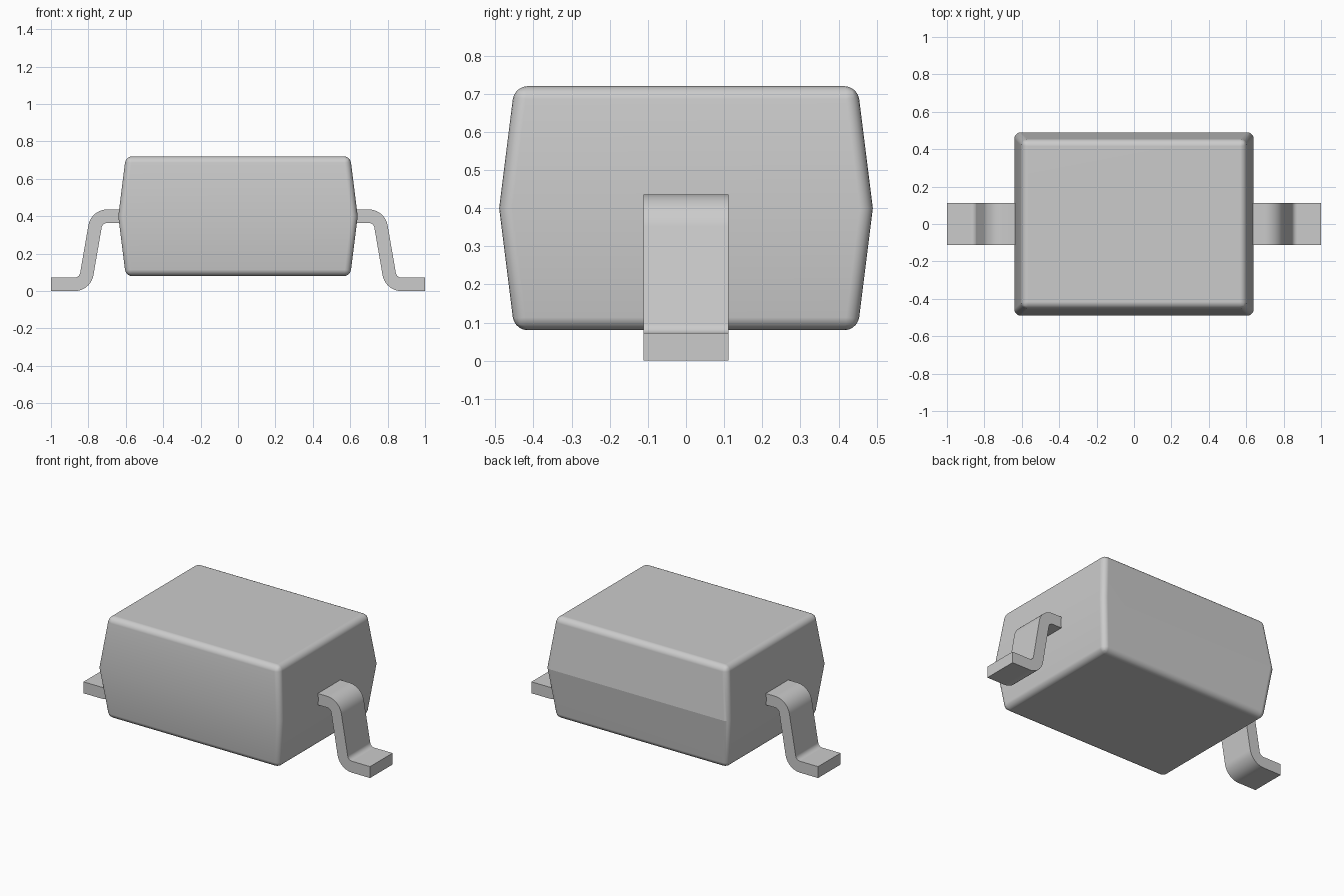
import bpy, bmesh, math
from mathutils import Vector

cube = bpy.data.objects.get("Cube")
if cube:
    bpy.data.objects.remove(cube, do_unlink=True)

grey = bpy.data.materials.new("light_grey")
grey.use_nodes = True
colour = (0.6, 0.6, 0.6, 1)
grey.diffuse_color = colour
grey.node_tree.nodes["Principled BSDF"].inputs["Base Color"].default_value = colour


def add_object(name, bm):
    bmesh.ops.recalc_face_normals(bm, faces=bm.faces)
    mesh = bpy.data.meshes.new(name)
    bm.to_mesh(mesh)
    bm.free()
    mesh.materials.append(grey)
    obj = bpy.data.objects.new(name, mesh)
    bpy.context.collection.objects.link(obj)
    bpy.ops.object.select_all(action="DESELECT")
    bpy.context.view_layer.objects.active = obj
    obj.select_set(True)
    bpy.ops.object.shade_smooth_by_angle(angle=math.radians(35))
    normals = obj.modifiers.new("weighted_normals", "WEIGHTED_NORMAL")
    normals.keep_sharp = True
    return obj


def loft(bm, rings):
    for a, b in zip(rings, rings[1:]):
        for i in range(4):
            j = (i + 1) % 4
            bm.faces.new((a[i], a[j], b[j], b[i]))
    bm.faces.new(rings[0])
    bm.faces.new(rings[-1])


# Body: two drafted halves meeting at a parting line, rounded elsewhere
PARTING = 0.4
bm = bmesh.new()
rings = []
for hx, hy, z in ((0.6, 0.45, 0.08), (0.64, 0.49, PARTING), (0.6, 0.45, 0.72)):
    rings.append([bm.verts.new((sx * hx, sy * hy, z))
                  for sx, sy in ((-1, -1), (1, -1), (1, 1), (-1, 1))])
loft(bm, rings)
rounded = [e for e in bm.edges
           if any(abs(v.co.z - PARTING) > 0.01 for v in e.verts)]
bmesh.ops.bevel(bm, geom=rounded, offset=0.034, offset_type="OFFSET",
                segments=5, profile=0.5, affect="EDGES", clamp_overlap=True)
body = add_object("body", bm)

# Crisp parting line on the back only
sharp = body.data.attributes.get("sharp_edge")
if sharp is None:
    sharp = body.data.attributes.new("sharp_edge", "BOOLEAN", "EDGE")
for e in body.data.edges:
    ends = [body.data.vertices[i].co for i in e.vertices]
    if all(abs(p.z - PARTING) < 0.005 and p.y > 0.48 for p in ends):
        sharp.data[e.index].value = True

# Leads: a bent strip following a filleted centre line
THICK, HALF_WIDTH, RADIUS, STEPS = 0.072, 0.112, 0.066, 10
path = [Vector(p) for p in ((0.57, 0.4), (0.755, 0.4), (0.818, 0.036), (1.0, 0.036))]


def strip_sections():
    """Centre points with their unit normals, corners rounded."""
    first = (path[1] - path[0]).normalized()
    sections = [(path[0], Vector((-first.y, first.x)))]
    for a, b, c in zip(path, path[1:], path[2:]):
        d1, d2 = (b - a).normalized(), (c - b).normalized()
        a1, a2 = math.atan2(d1.y, d1.x), math.atan2(d2.y, d2.x)
        side = 1 if a2 > a1 else -1
        start = b - d1 * RADIUS * math.tan(abs(a2 - a1) / 2)
        centre = start + Vector((-d1.y, d1.x)) * RADIUS * side
        for k in range(STEPS + 1):
            t = a1 + (a2 - a1) * k / STEPS
            n = Vector((-math.sin(t), math.cos(t)))
            sections.append((centre - n * RADIUS * side, n))
    last = (path[-1] - path[-2]).normalized()
    sections.append((path[-1], Vector((-last.y, last.x))))
    return sections


for name, side in (("left_lead", 1), ("right_lead", -1)):
    bm = bmesh.new()
    rings = []
    for p, n in strip_sections():
        low, high = p - n * THICK / 2, p + n * THICK / 2
        rings.append([bm.verts.new((side * q.x, y, q.y)) for q, y in (
            (low, -HALF_WIDTH), (low, HALF_WIDTH),
            (high, HALF_WIDTH), (high, -HALF_WIDTH))])
    loft(bm, rings)
    add_object(name, bm)
